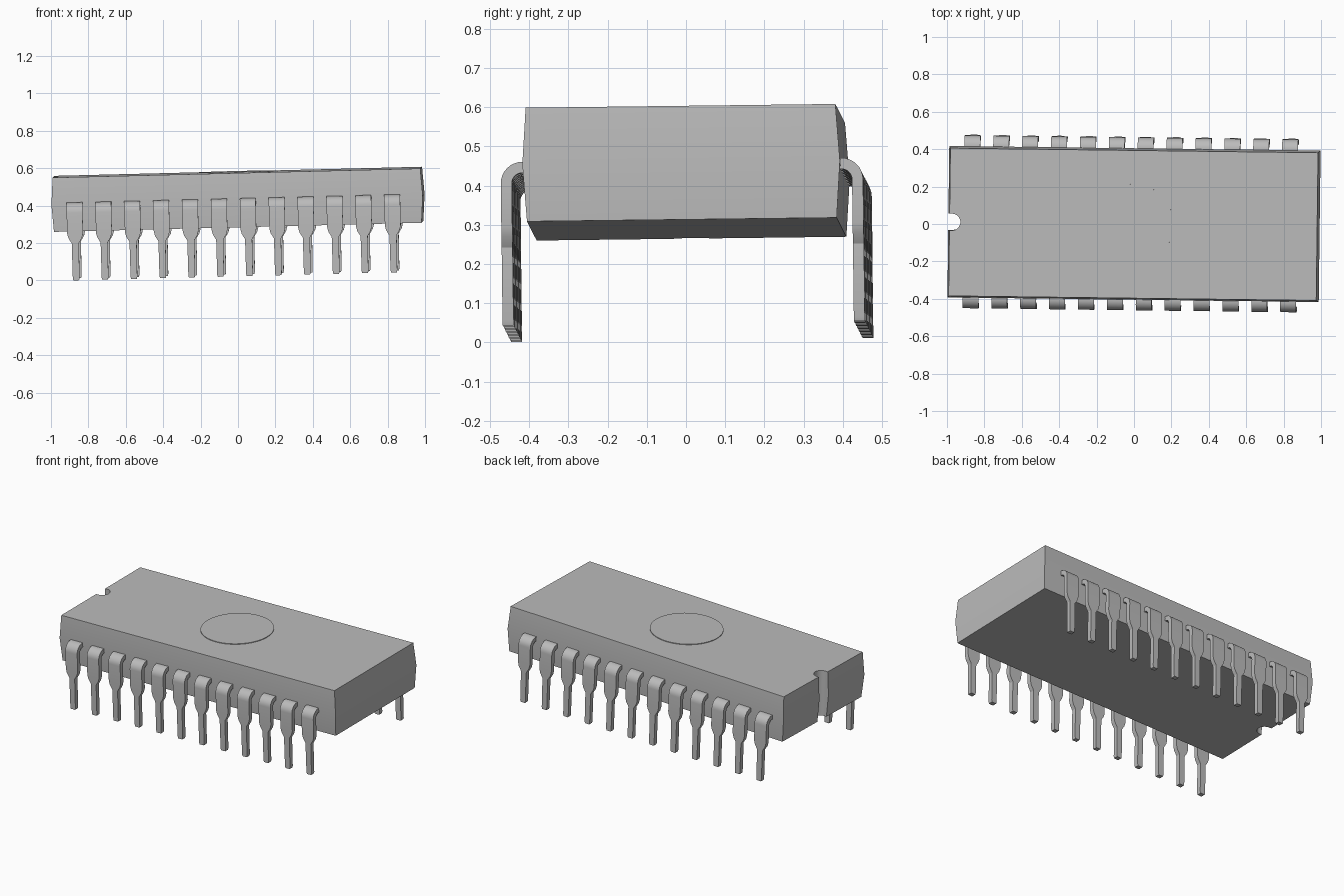
import bpy, bmesh, math
from mathutils import Matrix, Euler

if "Cube" in bpy.data.objects:
    bpy.data.objects.remove(bpy.data.objects["Cube"])

grey = bpy.data.materials.new("plain_grey")
grey.diffuse_color = (0.5, 0.5, 0.5, 1)
grey.use_nodes = True
grey.node_tree.nodes["Principled BSDF"].inputs["Base Color"].default_value = grey.diffuse_color

# The whole chip sits slightly tilted
TILT = Matrix.Translation((0, 0, 0.434)) @ Euler(
    (math.radians(0.7), math.radians(-1.42), math.radians(-0.72))).to_matrix().to_4x4()


def loft(bm, rings):
    """Skin closed rings of points and cap both ends."""
    loops = [[bm.verts.new(p) for p in ring] for ring in rings]
    n = len(loops[0])
    for a, b in zip(loops, loops[1:]):
        for i in range(n):
            j = (i + 1) % n
            bm.faces.new((a[i], a[j], b[j], b[i]))
    bm.faces.new(loops[0][::-1])
    bm.faces.new(loops[-1])


def finish(bm, name):
    bmesh.ops.recalc_face_normals(bm, faces=bm.faces)
    me = bpy.data.meshes.new(name)
    bm.to_mesh(me)
    bm.free()
    me.transform(TILT)
    me.materials.append(grey)
    ob = bpy.data.objects.new(name, me)
    bpy.context.collection.objects.link(ob)
    bpy.ops.object.select_all(action='DESELECT')
    ob.select_set(True)
    bpy.context.view_layer.objects.active = ob
    bpy.ops.object.shade_smooth_by_angle(angle=math.radians(30))
    return ob


# Package body: drafted block with a round notch through the left end
def outline(hx, hy, z):
    pts = [(-hx, -hy, z), (hx, -hy, z), (hx, hy, z), (-hx, hy, z), (-hx, 0.045, z)]
    for i in range(17):
        a = math.pi / 2 - math.pi * i / 16
        pts.append((-0.97 + 0.045 * math.cos(a), 0.045 * math.sin(a), z))
    return pts + [(-hx, -0.045, z)]


bm = bmesh.new()
loft(bm, [outline(0.983, 0.395, -0.145), outline(0.993, 0.405, 0), outline(0.983, 0.395, 0.145)])
finish(bm, "package_body")

# Thin round disc on the top
bm = bmesh.new()
bmesh.ops.create_cone(bm, cap_ends=True, segments=64, radius1=0.215, radius2=0.215, depth=0.008,
                      matrix=Matrix.Translation((0, 0, 0.145)))
finish(bm, "top_disc")

# Pin: flat strip bent over and narrowed toward the tip
T = 0.014                      # half thickness
YC, ZC, R = 0.407, -0.045, 0.041
path = [(0.385, ZC + R, 0, 1, 0.0425)]          # y, z, normal y, normal z, half width
for i in range(9):
    a = math.pi / 2 * (1 - i / 8)
    c, s = math.cos(a), math.sin(a)
    path.append((YC + R * c, ZC + R * s, c, s, 0.0425))
for z, w in ((-0.155, 0.0425), (-0.18, 0.036), (-0.208, 0.019), (-0.395, 0.018), (-0.406, 0.015)):
    path.append((YC + R, z, 1, 0, w))


def pin_row(name, side):
    bm = bmesh.new()
    for i in range(12):
        x = -0.02 + (i - 5.5) * 0.1545
        loft(bm, [[(x + sx * w, side * (y + st * T * ny), z + st * T * nz)
                   for sx, st in ((-1, -1), (1, -1), (1, 1), (-1, 1))]
                  for y, z, ny, nz, w in path])
    finish(bm, name)


pin_row("front_pins", -1)
pin_row("back_pins", 1)
